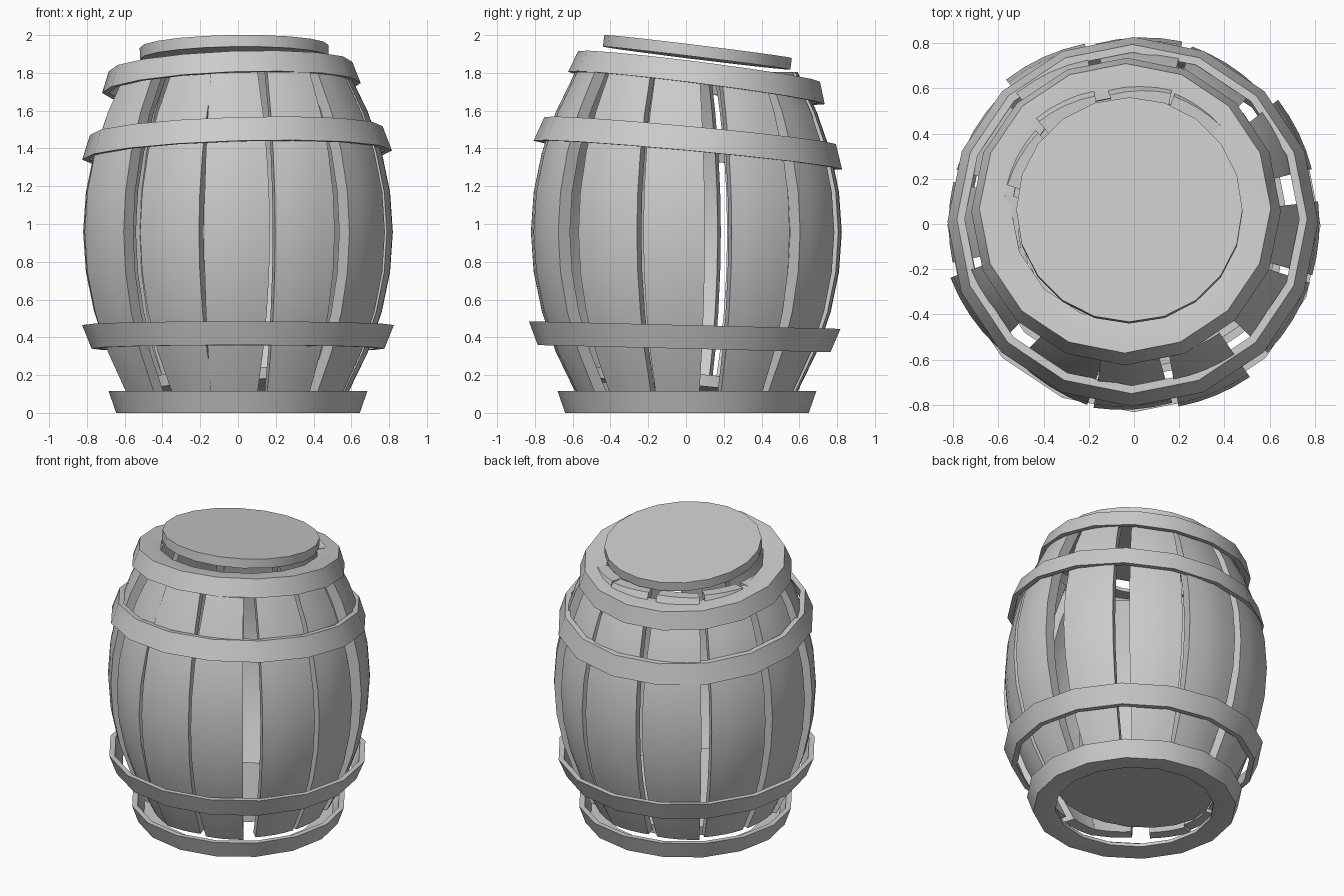
import bpy
import bmesh
import math
from math import cos, sin, radians
from mathutils import Matrix, Vector

cube = bpy.data.objects.get("Cube")
if cube:
    bpy.data.objects.remove(cube, do_unlink=True)

grey = bpy.data.materials.new("plain_grey")
grey.use_nodes = True
GREY = (0.6, 0.6, 0.6, 1.0)
grey.diffuse_color = GREY
grey.node_tree.nodes["Principled BSDF"].inputs["Base Color"].default_value = GREY


def finish(name, bm, location=(0, 0, 0), tilt=(0, 0)):
    """Turn a bmesh into a smooth-shaded object with sharp corners."""
    bmesh.ops.recalc_face_normals(bm, faces=bm.faces)
    mesh = bpy.data.meshes.new(name)
    bm.to_mesh(mesh)
    bm.free()
    mesh.materials.append(grey)
    obj = bpy.data.objects.new(name, mesh)
    bpy.context.collection.objects.link(obj)
    obj.location = location
    obj.rotation_euler = (radians(tilt[0]), radians(tilt[1]), 0)
    bpy.ops.object.select_all(action="DESELECT")
    obj.select_set(True)
    bpy.context.view_layer.objects.active = obj
    bpy.ops.object.shade_smooth_by_angle(angle=radians(40))


def sweep(bm, profile, angles, closed):
    """Turn a closed (radius, height) profile around the z axis."""
    rings = [[bm.verts.new((r * cos(a), r * sin(a), z)) for r, z in profile]
             for a in angles]
    pairs = list(zip(rings, rings[1:]))
    if closed:
        pairs.append((rings[-1], rings[0]))
    n = len(profile)
    for a, b in pairs:
        for i in range(n):
            j = (i + 1) % n
            bm.faces.new((a[i], a[j], b[j], b[i]))
    return rings


def hoop(name, profile, location, tilt, sides=16):
    bm = bmesh.new()
    sweep(bm, profile, [math.tau * i / sides for i in range(sides)], True)
    finish(name, bm, location, tilt)


def disc(name, radius, thickness, location, tilt, sides=20):
    bm = bmesh.new()
    bmesh.ops.create_cone(bm, cap_ends=True, segments=sides, radius1=radius,
                          radius2=radius, depth=thickness)
    finish(name, bm, location, tilt)


# Loosely fitted bulging staves: start angle, end angle, outward shift, twist
staves = [(17, 41, 0.012, -3), (48, 72, 0, -2), (75, 102, 0.005, 3),
          (105, 132, 0.02, -4), (136.5, 163, 0, 0), (167, 192, 0, 0),
          (196, 222, 0.01, 5), (229.5, 255.5, -0.01, -5), (257.5, 282, 0, 4),
          (283.5, 307.5, 0.02, -3), (316, 341.5, 0, 0), (344, 367, 0, 0)]
BOTTOM, TOP, STEPS = 0.11, 1.805, 8
BULGE, THICK = 0.82, 0.075
outer = []
for i in range(STEPS + 1):
    t = 2 * i / STEPS - 1
    outer.append((BULGE - 0.235 * t * t, BOTTOM + (TOP - BOTTOM) * i / STEPS))
inner = [(r - THICK, z) for r, z in outer]

for k, (start, end, shift, twist) in enumerate(staves):
    bm = bmesh.new()
    angles = [radians(start + (end - start) * i / 4) for i in range(5)]
    rings = sweep(bm, outer + inner[::-1], angles, False)
    # Side faces of the plank, one quad per step
    for ring in (rings[0], rings[-1]):
        for i in range(STEPS):
            bm.faces.new((ring[i], ring[i + 1], ring[-2 - i], ring[-1 - i]))
    outward = Vector((cos(angles[2]), sin(angles[2]), 0))
    bmesh.ops.rotate(bm, verts=bm.verts, cent=outward * BULGE,
                     matrix=Matrix.Rotation(radians(twist), 3, "Z"))
    bmesh.ops.translate(bm, verts=bm.verts, vec=outward * shift)
    finish(f"stave_{k + 1}", bm)


# Thin flared bands around the belly
def band(r_low, r_high, height, thick=0.035):
    return [(r_low, 0), (r_high, height), (r_high - thick, height), (r_low - thick, 0)]


hoop("lower_belly_hoop", band(0.775, 0.825, 0.125), (0, -0.01, 0.34), (-1.4, 0))
hoop("upper_belly_hoop", band(0.82, 0.775, 0.13), (-0.005, 0.01, 1.365), (-5.3, -1.7))

# End rims: flared skirt with an inward flange
HEIGHT = 0.115
rim = [(0.685, 0), (0.645, HEIGHT), (0.56, HEIGHT), (0.505, HEIGHT - 0.008),
       (0.505, HEIGHT - 0.03), (0.61, HEIGHT - 0.03), (0.65, 0)]
hoop("top_rim", rim, (-0.035, 0.055, 1.72), (-7.2, -2.2))
hoop("bottom_rim", [(r, HEIGHT - z) for r, z in rim], (0, 0.005, 0), (0, 0))

# Loose lid and the slanting floor of the barrel
disc("lid", 0.5, 0.062, (-0.02, 0.06, 1.909), (-7, -0.8))
disc("floor", 0.5, 0.062, (0, 0, 0.16), (-5.5, -2.5))
